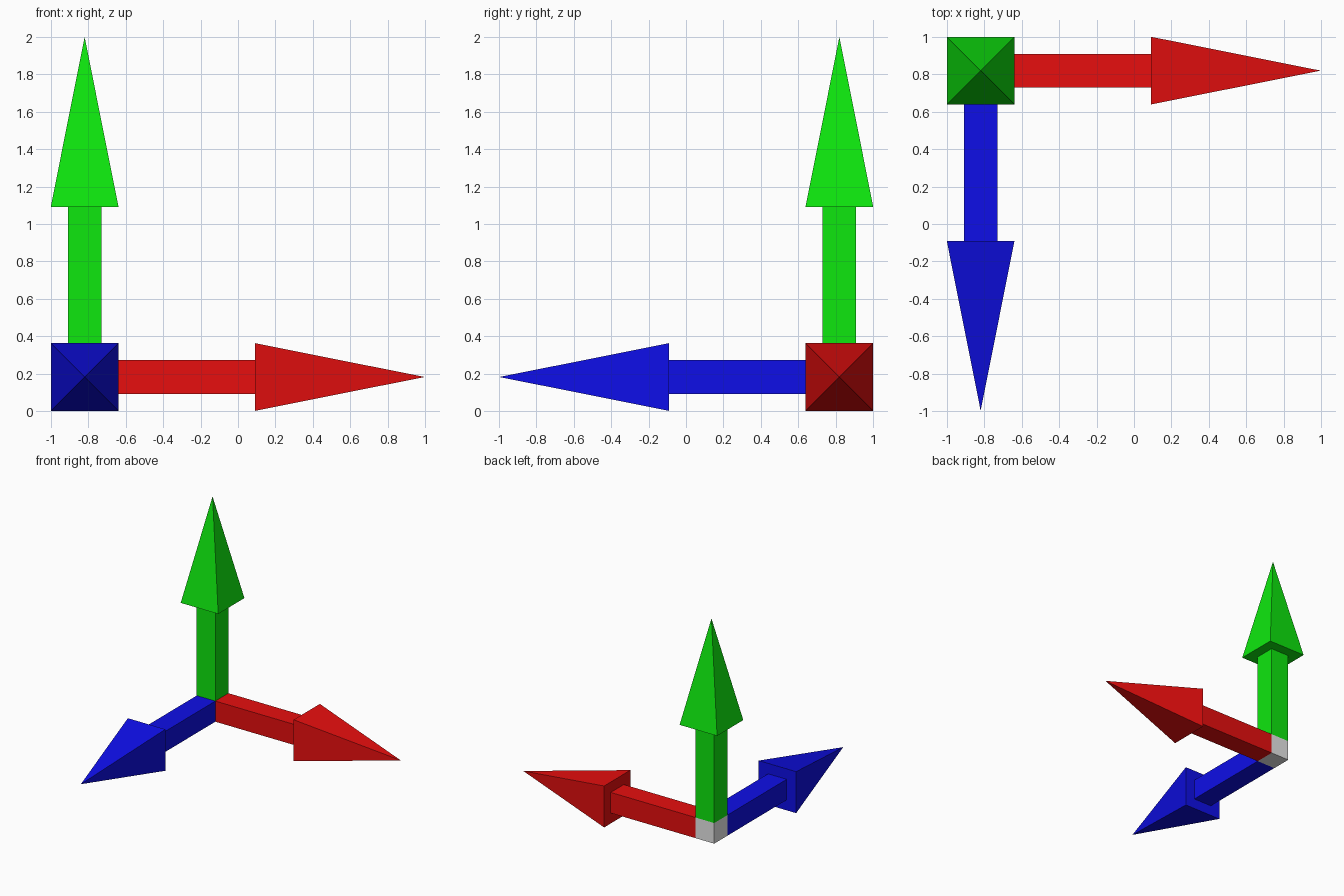
import bpy, bmesh
from mathutils import Vector, Matrix

if "Cube" in bpy.data.objects:
    bpy.data.objects.remove(bpy.data.objects["Cube"])

CENTRE = Vector((-0.82, 0.82, 0.182))   # where the three arrows meet
SHAFT = 0.09                            # half width of shafts and hub
HEAD = 0.181                            # half width of arrow heads
HEAD_START, TIP = 0.91, 1.818           # distances from the centre


def material(name, rgb):
    mat = bpy.data.materials.new(name)
    mat.diffuse_color = (*rgb, 1.0)
    mat.use_nodes = True
    mat.node_tree.nodes["Principled BSDF"].inputs["Base Color"].default_value = mat.diffuse_color
    return mat


def add_object(name, bm, mat):
    bmesh.ops.recalc_face_normals(bm, faces=bm.faces)
    mesh = bpy.data.meshes.new(name)
    bm.to_mesh(mesh)
    bm.free()
    mesh.materials.append(mat)
    obj = bpy.data.objects.new(name, mesh)
    obj.location = CENTRE
    bpy.context.collection.objects.link(obj)


def arrow(name, direction, mat):
    # square rings along the axis: shaft start, shaft end, head base, then the tip
    bm = bmesh.new()
    rings = []
    for half, dist in ((SHAFT, SHAFT), (SHAFT, HEAD_START), (HEAD, HEAD_START)):
        rings.append([bm.verts.new((sx * half, sy * half, dist))
                      for sx, sy in ((-1, -1), (1, -1), (1, 1), (-1, 1))])
    tip = bm.verts.new((0, 0, TIP))
    for i in range(4):
        j = (i + 1) % 4
        for a, b in zip(rings, rings[1:]):
            bm.faces.new((a[i], a[j], b[j], b[i]))
        bm.faces.new((rings[-1][i], rings[-1][j], tip))
    turn = Vector(direction).to_track_quat('Z', 'Y').to_matrix()
    bm.transform(turn.to_4x4())
    add_object(name, bm, mat)


ARROWS = {
    "red_arrow": ((1, 0, 0), material("red", (0.8, 0.0045, 0.0045))),
    "blue_arrow": ((0, -1, 0), material("blue", (0.0045, 0.0045, 0.8))),
    "green_arrow": ((0, 0, 1), material("green", (0.0045, 0.8, 0.0045))),
}
for name, (direction, mat) in ARROWS.items():
    arrow(name, direction, mat)

# corner hub, open where the arrows grow out of it
bm = bmesh.new()
bmesh.ops.create_cube(bm, size=2 * SHAFT)
bm.normal_update()
covered = [f for f in bm.faces
           if any(f.normal.dot(Vector(d)) > 0.9 for d, _ in ARROWS.values())]
bmesh.ops.delete(bm, geom=covered, context='FACES')
bmesh.ops.recalc_face_normals(bm, faces=bm.faces)
add_object("corner_hub", bm, material("light grey", (0.8, 0.8, 0.8)))
